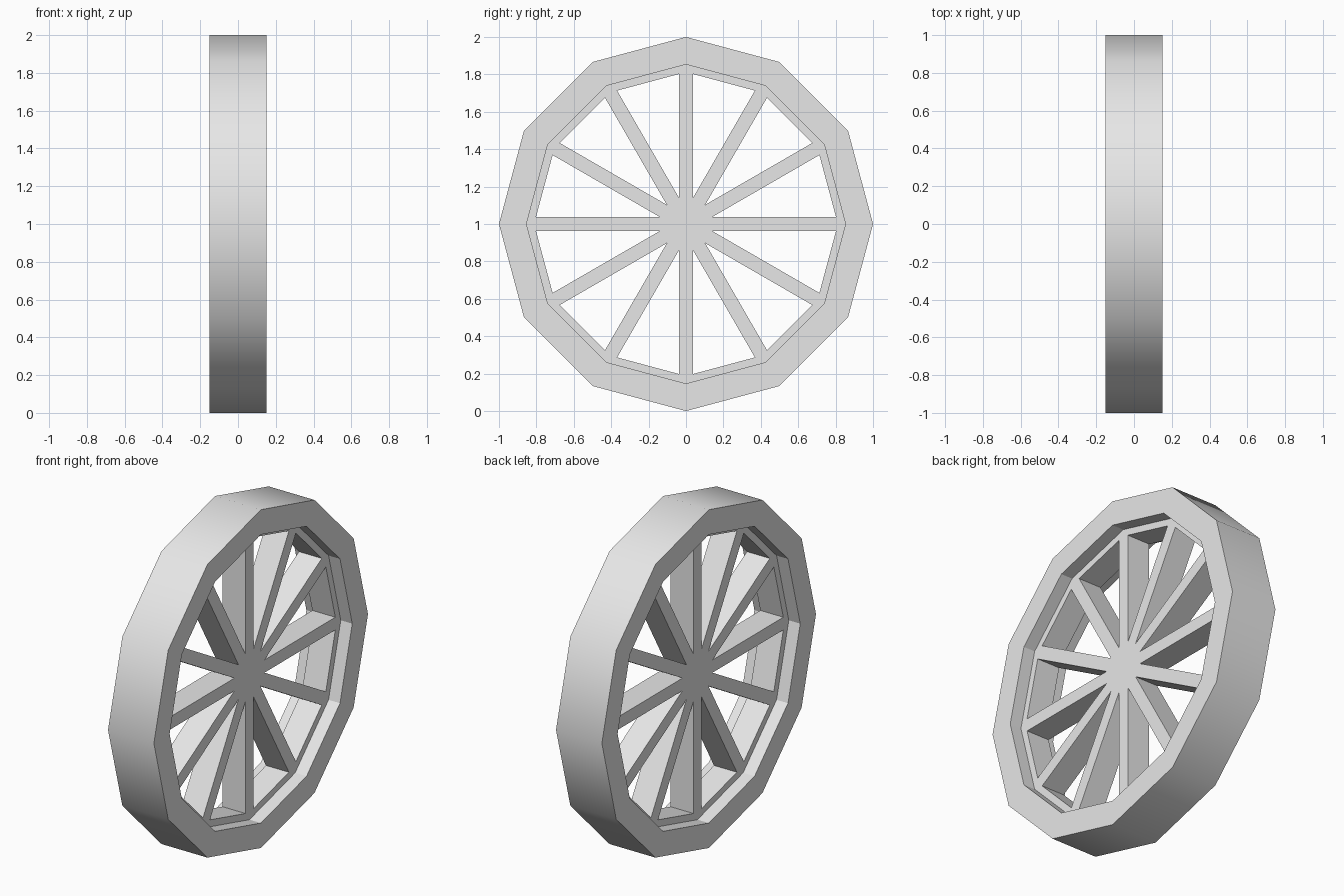
import bpy
import bmesh
from math import cos, sin, tan, radians
from mathutils import Vector

cube = bpy.data.objects.get("Cube")
if cube:
    bpy.data.objects.remove(cube, do_unlink=True)

SIDES = 12
STEP = 360 / SIDES
OUTER, BORE, OPENING = 1.0, 0.853, 0.812
RIM_HALF, WEB_HALF = 0.15, 0.075
SPOKE_HALF = 0.0375

grey = bpy.data.materials.new("light grey")
grey.use_nodes = True
grey.diffuse_color = (0.8, 0.8, 0.8, 1)
grey.node_tree.nodes["Principled BSDF"].inputs["Base Color"].default_value = (0.8, 0.8, 0.8, 1)


def point(x, radius, degrees, side=0.0):
    """Point at a radius and angle around the axle, shifted sideways."""
    a = radians(degrees)
    return Vector((x, radius * cos(a) - side * sin(a),
                   1 + radius * sin(a) + side * cos(a)))


def finish(name, bm):
    bmesh.ops.recalc_face_normals(bm, faces=bm.faces)
    mesh = bpy.data.meshes.new(name)
    bm.to_mesh(mesh)
    bm.free()
    mesh.materials.append(grey)
    obj = bpy.data.objects.new(name, mesh)
    bpy.context.collection.objects.link(obj)
    return obj


# Rim: rectangular section swept round the axle, smooth tread, flat elsewhere
bm = bmesh.new()
section = [(-RIM_HALF, OUTER), (RIM_HALF, OUTER), (RIM_HALF, BORE), (-RIM_HALF, BORE)]
rings = [[bm.verts.new(point(x, r, i * STEP)) for x, r in section] for i in range(SIDES)]
for i in range(SIDES):
    a, b = rings[i], rings[(i + 1) % SIDES]
    for k in range(4):
        n = (k + 1) % 4
        face = bm.faces.new((a[k], a[n], b[n], b[k]))
        face.smooth = k == 0
for edge in bm.edges:
    edge.smooth = all(f.smooth for f in edge.link_faces)
finish("rim", bm)

# Spoked web: flat pattern of hub, spokes and inner band, then extruded
bm = bmesh.new()
notch_radius = SPOKE_HALF / sin(radians(STEP / 2))
end_radius = OPENING - SPOKE_HALF * tan(radians(STEP / 2))


def ring(radius, turn=0.0, side=0.0):
    return [bm.verts.new(point(-WEB_HALF, radius, i * STEP + turn, side)) for i in range(SIDES)]


notch = ring(notch_radius, STEP / 2)
left = ring(end_radius, side=SPOKE_HALF)
right = ring(end_radius, side=-SPOKE_HALF)
band = ring(BORE + 0.01)
bm.faces.new(notch)
for i in range(SIDES):
    n = (i + 1) % SIDES
    bm.faces.new((notch[i - 1], right[i], left[i], notch[i]))
    bm.faces.new((right[i], band[i], left[i]))
    bm.faces.new((left[i], band[i], band[n], right[n]))
back = list(bm.faces)
extruded = bmesh.ops.extrude_face_region(bm, geom=back, use_keep_orig=True)
moved = [g for g in extruded["geom"] if isinstance(g, bmesh.types.BMVert)]
bmesh.ops.translate(bm, verts=moved, vec=(2 * WEB_HALF, 0, 0))
finish("spokes_and_hub", bm)
